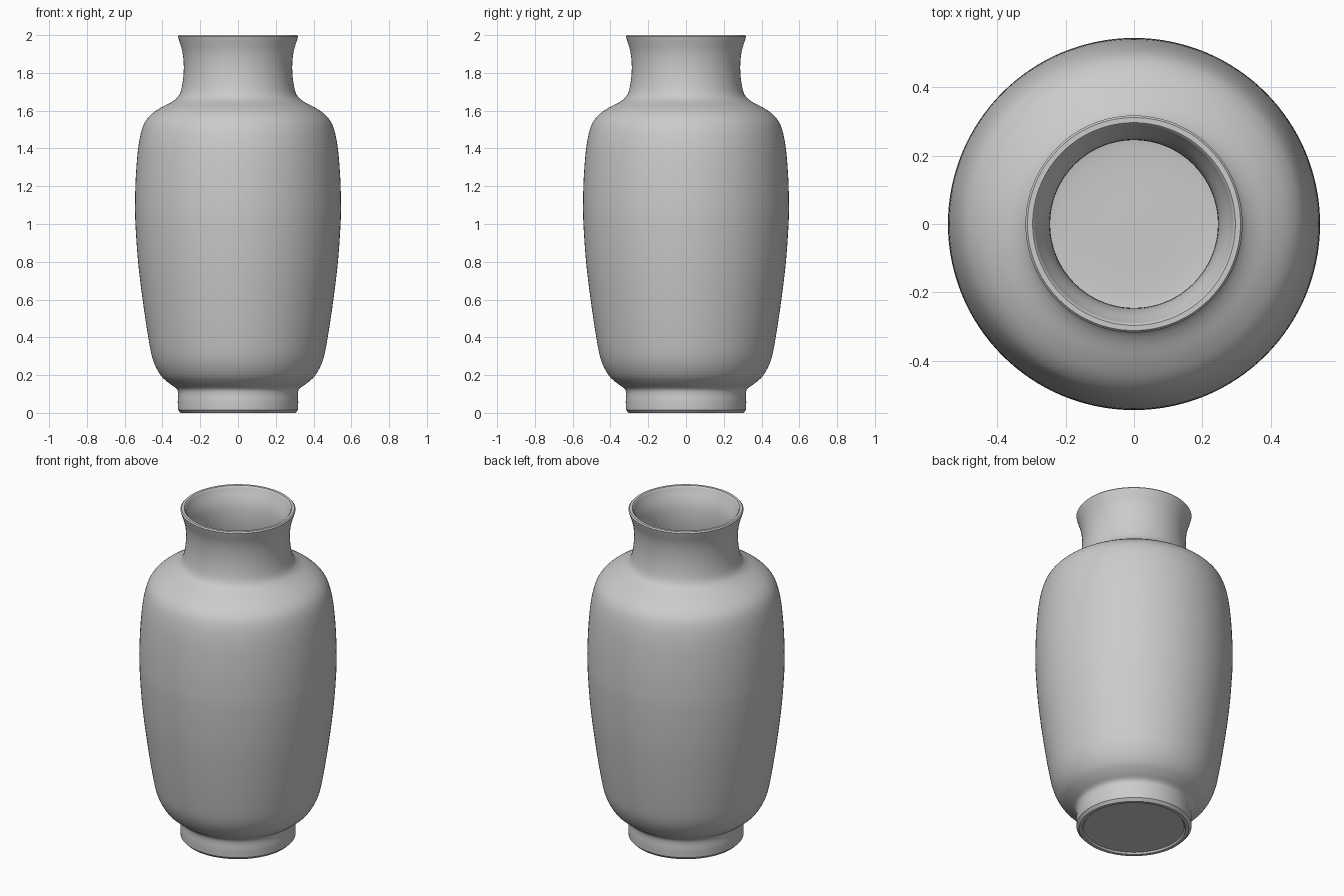
import bpy, bmesh, math
from mathutils import Vector

if "Cube" in bpy.data.objects:
    bpy.data.objects.remove(bpy.data.objects["Cube"])

SEGMENTS = 128

# Profiles as (radius, height)
foot = [(0.0, 0.01), (0.278, 0.01), (0.285, 0.0), (0.303, 0.0), (0.318, 0.016)]
outer = [(0.318, 0.016), (0.319, 0.06), (0.317, 0.105), (0.327, 0.13), (0.365, 0.157),
         (0.41, 0.2), (0.45, 0.28), (0.475, 0.4), (0.505, 0.6), (0.529, 0.8),
         (0.543, 1.0), (0.545, 1.12), (0.54, 1.27), (0.526, 1.42), (0.502, 1.52),
         (0.465, 1.575), (0.41, 1.615), (0.345, 1.65), (0.31, 1.685), (0.293, 1.75),
         (0.287, 1.83), (0.294, 1.91), (0.316, 1.985)]
rim = [(0.318, 1.993), (0.312, 2.0), (0.297, 2.0), (0.291, 1.994)]
inner = [(0.289, 1.988), (0.256, 1.91), (0.246, 1.83), (0.25, 1.75), (0.268, 1.675),
         (0.31, 1.625), (0.38, 1.585), (0.435, 1.545), (0.466, 1.5), (0.488, 1.41),
         (0.502, 1.25), (0.505, 1.1), (0.49, 0.8), (0.466, 0.6), (0.435, 0.4),
         (0.40, 0.28), (0.35, 0.2), (0.28, 0.155), (0.2, 0.14), (0.0, 0.14)]


def smooth(points, steps=4):
    """Catmull-Rom curve through the points."""
    p = [Vector(q) for q in points]
    p = [2 * p[0] - p[1]] + p + [2 * p[-1] - p[-2]]
    out = []
    for a, b, c, d in zip(p, p[1:], p[2:], p[3:]):
        for i in range(steps):
            t = i / steps
            out.append(0.5 * (2 * b + (c - a) * t + (2 * a - 5 * b + 4 * c - d) * t * t
                              + (3 * b - a - 3 * c + d) * t ** 3))
    return out + [p[-2]]


# Vase: one closed profile spun around the z axis
profile = [Vector(q) for q in foot[:-1]] + smooth(outer) + [Vector(q) for q in rim] + smooth(inner)
bm = bmesh.new()
verts = [bm.verts.new((max(r, 0), 0, z)) for r, z in profile]
edges = [bm.edges.new(pair) for pair in zip(verts, verts[1:])]
bmesh.ops.spin(bm, geom=verts + edges, cent=(0, 0, 0), axis=(0, 0, 1),
               angle=math.tau, steps=SEGMENTS, use_merge=False)
bmesh.ops.remove_doubles(bm, verts=bm.verts[:], dist=0.0002)
bmesh.ops.recalc_face_normals(bm, faces=bm.faces[:])
mesh = bpy.data.meshes.new("vase")
bm.to_mesh(mesh)
bm.free()

vase = bpy.data.objects.new("vase", mesh)
bpy.context.collection.objects.link(vase)
bpy.context.view_layer.objects.active = vase
vase.select_set(True)
bpy.ops.object.shade_smooth_by_angle(angle=math.radians(35))
